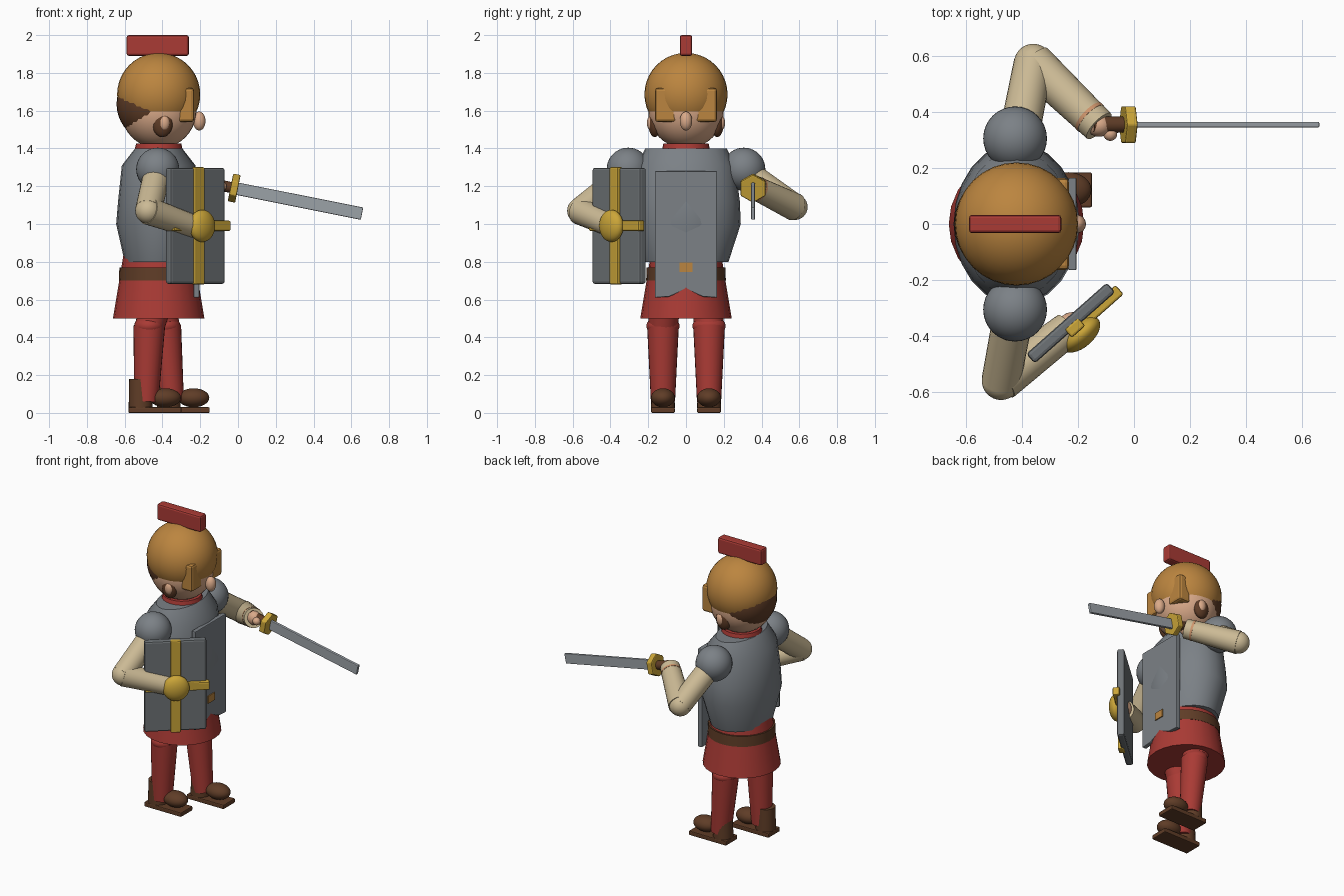
import bpy, bmesh, math
from mathutils import Vector, Matrix

cube = bpy.data.objects.get("Cube")
if cube:
    bpy.data.objects.remove(cube, do_unlink=True)


def material(name, r, g, b):
    m = bpy.data.materials.new(name)
    m.use_nodes = True
    m.diffuse_color = (r, g, b, 1)
    m.node_tree.nodes["Principled BSDF"].inputs["Base Color"].default_value = (r, g, b, 1)
    return m


BRONZE = material("bronze", .50, .235, .05)
RED = material("red cloth", .40, .043, .035)
IRON = material("iron grey", .20, .22, .24)
SHIELD = material("shield grey", .155, .17, .18)
STEEL = material("blade steel", .33, .36, .39)
GOLD = material("gold", .60, .38, .04)
TAN = material("tan sleeve", .60, .49, .30)
SKIN = material("skin", .70, .40, .25)
BROWN = material("dark brown", .115, .046, .02)
STRIPE = material("wrist stripe", .62, .30, .15)


def finish(name, bm, mat, smooth=True, bevel=0):
    bmesh.ops.recalc_face_normals(bm, faces=bm.faces)
    me = bpy.data.meshes.new(name)
    bm.to_mesh(me)
    bm.free()
    ob = bpy.data.objects.new(name, me)
    bpy.context.collection.objects.link(ob)
    me.materials.append(mat)
    if bevel:
        mod = ob.modifiers.new("Bevel", 'BEVEL')
        mod.width = bevel
        mod.segments = 2
    if smooth:
        bpy.ops.object.select_all(action='DESELECT')
        ob.select_set(True)
        bpy.context.view_layer.objects.active = ob
        bpy.ops.object.shade_smooth_by_angle(angle=math.radians(35))
    return ob


def ball(name, loc, size, mat, rot=None, keep=None):
    """Ellipsoid; keep is an x limit beyond which it is cut away."""
    bm = bmesh.new()
    bmesh.ops.create_uvsphere(bm, u_segments=32, v_segments=20, radius=1)
    size = (size,) * 3 if isinstance(size, float) else size
    m = Matrix.Translation(loc) @ (rot or Matrix()) @ Matrix.Diagonal((*size, 1))
    bm.transform(m)
    if keep is not None:
        bmesh.ops.bisect_plane(bm, geom=bm.verts[:] + bm.edges[:] + bm.faces[:],
                               plane_co=(keep, 0, 0), plane_no=(1, 0, 0), clear_outer=True)
        bmesh.ops.holes_fill(bm, edges=bm.edges[:], sides=0)
    return finish(name, bm, mat)


def box(name, loc, size, mat, rot=None, bevel=0):
    bm = bmesh.new()
    bmesh.ops.create_cube(bm, size=1)
    bm.transform(Matrix.Translation(loc) @ (rot or Matrix()) @ Matrix.Diagonal((*size, 1)))
    return finish(name, bm, mat, False, bevel)


def limb(name, a, b, r1, r2, mat, sides=24):
    a, b = Vector(a), Vector(b)
    bm = bmesh.new()
    bmesh.ops.create_cone(bm, cap_ends=True, segments=sides, radius1=r1, radius2=r2,
                          depth=(b - a).length)
    turn = (b - a).to_track_quat('Z', 'Y').to_matrix().to_4x4()
    bm.transform(Matrix.Translation((a + b) / 2) @ turn)
    return finish(name, bm, mat)


def lathe(name, rings, mat, sides=24):
    """Stack of elliptical rings given as (x, z, half depth, half width)."""
    bm = bmesh.new()
    loops = []
    for x, z, rx, ry in rings:
        loops.append([bm.verts.new((x + rx * math.cos(t), ry * math.sin(t), z))
                      for t in (math.tau * i / sides for i in range(sides))])
    for lo, hi in zip(loops, loops[1:]):
        for i in range(sides):
            j = (i + 1) % sides
            bm.faces.new((lo[i], lo[j], hi[j], hi[i]))
    bm.faces.new(loops[0])
    bm.faces.new(loops[-1])
    return finish(name, bm, mat)


CX = -.42

# Head, helmet and crest
ball("head", (CX, 0, 1.6), .2, SKIN)
ball("helmet", (CX, 0, 1.686), .22, BRONZE)
ball("hair", (CX - .022, 0, 1.635), .201, BROWN, keep=-.44)
ball("nose", (-.205, 0, 1.545), (.033, .033, .05), SKIN)
box("crest", (-.425, 0, 1.945), (.33, .066, .11), RED, bevel=.012)
box("crest_mount", (CX, 0, 1.9), (.06, .06, .04), BRONZE, bevel=.008)
for s, side in ((1, "left"), (-1, "right")):
    ball(side + "_sideburn", (-.40, s * .165, 1.535), (.055, .035, .075), BROWN)
    ball(side + "_ear", (-.39, s * .185, 1.535), (.028, .022, .04), SKIN)
    box(side + "_cheek_guard", (-.275, s * .108, 1.63), (.085, .112, .18), BRONZE, bevel=.015)

# Torso, skirt and belt
lathe("cuirass", [(CX, .8, .18, .225), (CX, 1.0, .225, .29), (CX, 1.12, .215, .285),
                  (CX, 1.31, .195, .26), (CX, 1.4, .125, .215)], IRON)
limb("collar", (CX, 0, 1.38), (CX, 0, 1.425), .13, .12, RED)
lathe("skirt", [(CX, .5, .242, .242), (CX, .84, .186, .186)], RED)
lathe("belt", [(CX, .7, .211, .211), (CX, .77, .208, .208)], BROWN)
box("buckle", (-.218, 0, .77), (.04, .07, .05), BRONZE)

# Breastplate with a notched lower edge
bm = bmesh.new()
outline = [(-.165, 1.28), (.165, 1.28), (.165, .61), (.09, .615), (0, .655), (-.09, .615), (-.165, .61)]
face = bm.faces.new([bm.verts.new((-.235, y, z)) for y, z in outline])
ext = bmesh.ops.extrude_face_region(bm, geom=[face])
bmesh.ops.translate(bm, vec=(.03, 0, 0), verts=[v for v in ext["geom"] if isinstance(v, bmesh.types.BMVert)])
finish("breastplate", bm, IRON, False, .005)

# Legs and boots
for s, side, top, low, heel in ((1, "left", -.385, -.35, -.43), (-1, "right", -.47, -.485, -.58)):
    y = s * .122
    limb(side + "_leg", (low, y, .06), (top, y, .46), .064, .084, RED)
    ball(side + "_knee", (top, y, .46), (.08, .088, .055), RED)
    limb(side + "_hip", (top, y, .45), (CX, y * .9, .62), .078, .085, RED)
    box(side + "_sole", (heel + .14, y, .015), (.28, .125, .03), BROWN, bevel=.006)
    ball(side + "_toe", (heel + .195, y, .08), (.083, .063, .05), BROWN)
    limb(side + "_heel_cuff", (heel + .064, y, .025), (heel + .064, y, .18), .063, .06, BROWN)

# Shoulders and arms
for s, side in ((1, "left"), (-1, "right")):
    ball(side + "_pauldron", (-.425, s * .306, 1.29), .114, IRON)
arms = {
    "left": ((-.41, .32, 1.27), (-.36, .575, 1.09), (-.125, .35, 1.2)),
    "right": ((-.43, -.32, 1.26), (-.475, -.56, 1.07), (-.235, -.375, .985)),
}
for side, (shoulder, elbow, wrist) in arms.items():
    limb(side + "_upper_arm", shoulder, elbow, .072, .07, TAN)
    limb(side + "_forearm", elbow, wrist, .074, .062, TAN)
    ball(side + "_elbow", elbow, .069, TAN)
e, w = Vector(arms["left"][1]), Vector(arms["left"][2])
limb("wrist_stripe", e.lerp(w, .84), e.lerp(w, .88), .0655, .065, STRIPE)
ball("left_hand", (-.125, .352, 1.2), (.045, .04, .045), SKIN)
ball("left_thumb", (-.085, .322, 1.2), .025, SKIN)
ball("right_hand", (-.22, -.37, .985), .055, SKIN)

# Sword, sloping down and forward
slope = Matrix.Rotation(math.radians(11.3), 4, 'Y')
along = Vector((math.cos(math.radians(11.3)), 0, -math.sin(math.radians(11.3))))
hilt = Vector((-.02, .355, 1.19))
limb("sword_grip", hilt - along * .13, hilt, .031, .028, BROWN)
bm = bmesh.new()
bmesh.ops.create_cone(bm, cap_ends=True, segments=6, radius1=.076, radius2=.076, depth=.04)
bm.transform(Matrix.Translation(hilt) @ slope @ Matrix.Rotation(math.pi / 2, 4, 'Y')
             @ Matrix.Rotation(math.pi / 2, 4, 'Z'))
finish("sword_guard", bm, GOLD, False, .006)
box("sword_blade", hilt + along * .345, (.69, .02, .066), STEEL, slope, .004)

# Shield with crossed bands and a boss; local x runs along it, local -y faces out
turn = Matrix.Rotation(math.radians(41.5), 4, 'Z')
middle = Vector((-.226, -.354, .99))


def on_shield(x, y, z=0):
    return middle + turn @ Vector((x, y, z))


box("shield", on_shield(0, 0), (.385, .046, .615), SHIELD, turn, .012)
box("shield_vertical_band", on_shield(0, -.022), (.065, .04, .622), GOLD, turn, .008)
box("shield_cross_band", on_shield(.01, -.026), (.40, .044, .055), GOLD, turn, .008)
ball("shield_boss", on_shield(0, -.055), (.083, .045, .085), GOLD, turn)
